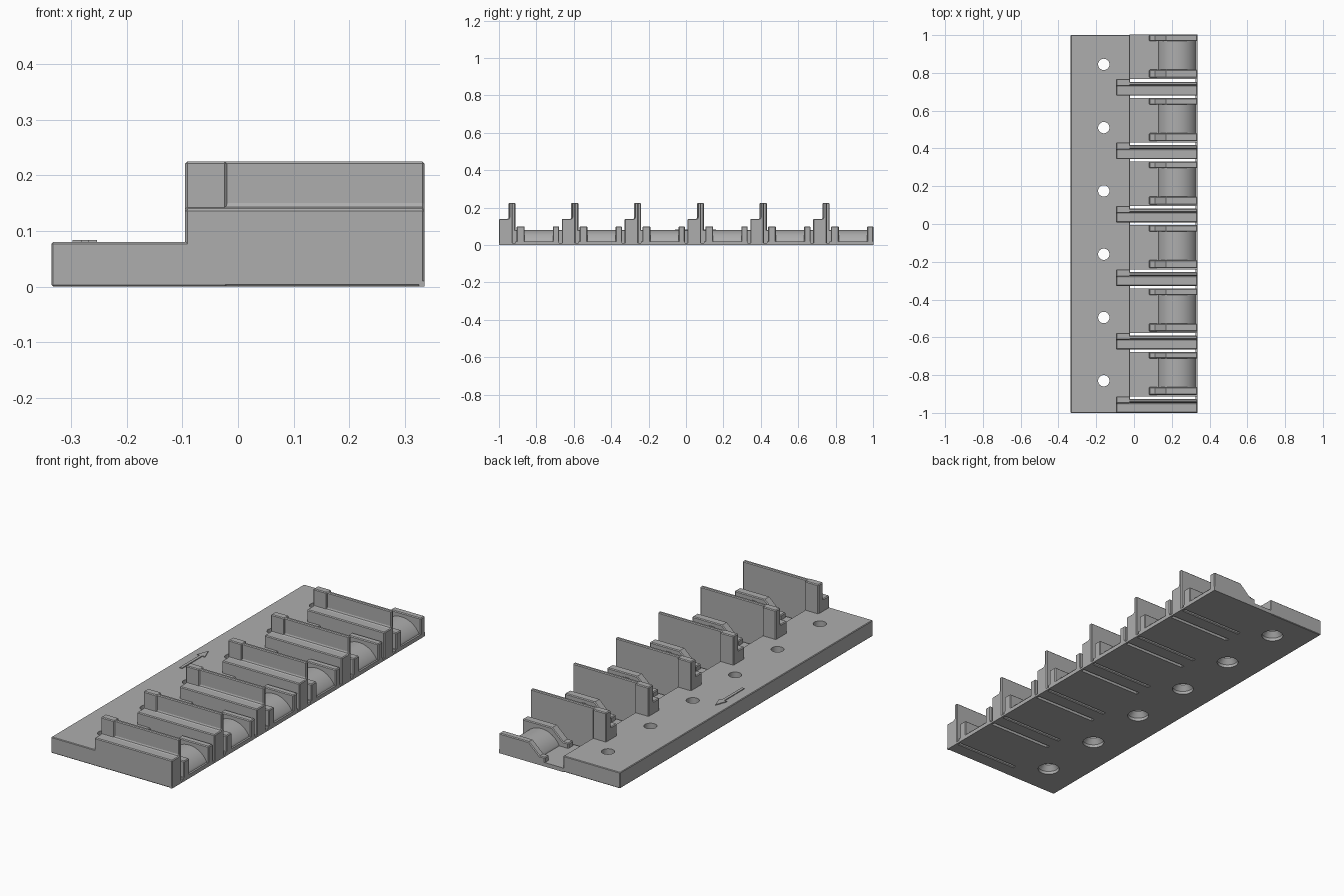
import bpy, bmesh, math
from mathutils import Vector

if "Cube" in bpy.data.objects:
    bpy.data.objects.remove(bpy.data.objects["Cube"], do_unlink=True)

grey = bpy.data.materials.new("plain_grey")
grey.use_nodes = True
COLOUR = (0.42, 0.42, 0.42, 1)
grey.diffuse_color = COLOUR
grey.node_tree.nodes["Principled BSDF"].inputs["Base Color"].default_value = COLOUR

# How a 2D profile point (a, b) and extrusion distance s map to space
MAP = {
    "x": lambda a, b, s: Vector((s, a, b)),
    "y": lambda a, b, s: Vector((a, s, b)),
    "z": lambda a, b, s: Vector((a, b, s)),
}


def add_object(name, bm):
    bmesh.ops.recalc_face_normals(bm, faces=bm.faces)
    mesh = bpy.data.meshes.new(name)
    bm.to_mesh(mesh)
    bm.free()
    mesh.materials.append(grey)
    obj = bpy.data.objects.new(name, mesh)
    bpy.context.collection.objects.link(obj)
    return obj


def prism(name, profile, axis, start, end, bevel=0.0):
    """Extrude a closed profile along an axis, optionally with softened edges."""
    bm = bmesh.new()
    face = bm.faces.new([bm.verts.new(MAP[axis](a, b, start)) for a, b in profile])
    ext = bmesh.ops.extrude_face_region(bm, geom=[face])
    verts = [v for v in ext["geom"] if isinstance(v, bmesh.types.BMVert)]
    bmesh.ops.translate(bm, verts=verts, vec=MAP[axis](0, 0, end - start))
    obj = add_object(name, bm)
    if bevel:
        mod = obj.modifiers.new("soft_edges", "BEVEL")
        mod.width = bevel
        mod.segments = 1
        mod.limit_method = "ANGLE"
        mod.angle_limit = math.radians(50)
    return obj


def box(name, x0, x1, y0, y1, z0, z1, bevel=0.0):
    return prism(name, [(x0, z0), (x1, z0), (x1, z1), (x0, z1)], "y", y0, y1, bevel)


LEFT, RIGHT = -0.335, 0.335
STEP = -0.02          # where the thick plate ends and the bays begin
POST = -0.095         # start of the divider walls
BAYS, PITCH = 6, 0.336
PLATE = 0.08

# Thick mounting plate
plate = box("mounting_plate", LEFT, STEP, -1, 1, 0, PLATE, 0.003)

# Countersunk screw holes
bm = bmesh.new()
for i in range(BAYS):
    rings = []
    for r, z in [(0.051, -0.01), (0.05, 0.015), (0.03, 0.04), (0.03, 0.1)]:
        ring = []
        for k in range(32):
            t = math.tau * k / 32
            ring.append(bm.verts.new((-0.16 + r * math.cos(t),
                                      -0.83 + i * 0.335 + r * math.sin(t), z)))
        rings.append(ring)
    for lo, hi in zip(rings, rings[1:]):
        for k in range(32):
            n = (k + 1) % 32
            bm.faces.new((lo[k], lo[n], hi[n], hi[k]))
    bm.faces.new(rings[0])
    bm.faces.new(rings[-1])
cutter = add_object("hole_cutter", bm)
cutter.hide_render = True
cut = plate.modifiers.new("screw_holes", "BOOLEAN")
cut.object = cutter
cut.solver = "EXACT"
bpy.context.view_layer.objects.active = plate
for mod_name in [m.name for m in plate.modifiers]:
    bpy.ops.object.modifier_apply(modifier=mod_name)
bpy.data.objects.remove(cutter, do_unlink=True)

# Direction arrow on the plate
half = [(0.007, -0.06), (0.007, 0.1), (0.022, 0.1), (0, 0.16)]
outline = half + [(-x, y) for x, y in reversed(half[:-1])]
prism("direction_arrow", [(-0.275 + x, y) for x, y in outline], "z",
      PLATE - 0.002, PLATE + 0.004)

# Thin lip joining the open ends of the bays
box("front_lip", RIGHT - 0.01, RIGHT, -1, 1, 0, 0.01)

# Convex saddle profile
saddle = []
ARC = 24
spread = math.acos(0.05 / 0.11)
for k in range(ARC + 1):
    t = -spread + 2 * spread * k / ARC
    saddle.append((0.228 + 0.11 * math.sin(t), -0.03 + 0.11 * math.cos(t)))
saddle += [(saddle[-1][0], 0.005), (saddle[0][0], 0.005)]

cheek = [(0.08, 0), (0.08, 0.045), (0.11, 0.045), (0.17, 0.1), (RIGHT, 0.1), (RIGHT, 0)]

smooth = []
for i in range(BAYS):
    y = -1 + i * PITCH
    n = str(i + 1)
    # Stepped divider wall with a small fillet above the ledge
    wall = [(y, 0), (y + 0.073, 0), (y + 0.073, 0.225), (y + 0.055, 0.225),
            (y + 0.055, 0.15), (y + 0.052, 0.143), (y + 0.045, 0.14), (y, 0.14)]
    prism("divider_wall_" + n, wall, "x", POST, RIGHT, 0.004)
    # Thicker post at the inner end of the wall
    box("wall_post_" + n, POST, STEP, y + 0.05, y + 0.088, 0, 0.225, 0.004)
    # Bay floor, with open slots left on both sides
    box("bay_floor_" + n, STEP - 0.005, RIGHT, y + 0.088, y + 0.322, 0, 0.02)
    # Side cheeks and the rounded saddle between them
    prism("lower_cheek_" + n, cheek, "y", y + 0.095, y + 0.137, 0.004)
    prism("upper_cheek_" + n, cheek, "y", y + 0.288, y + 0.322, 0.004)
    smooth.append(prism("saddle_" + n, saddle, "y", y + 0.137, y + 0.288))

bpy.ops.object.select_all(action="DESELECT")
for obj in smooth + [plate]:
    obj.select_set(True)
bpy.context.view_layer.objects.active = plate
bpy.ops.object.shade_smooth_by_angle(angle=math.radians(30))
